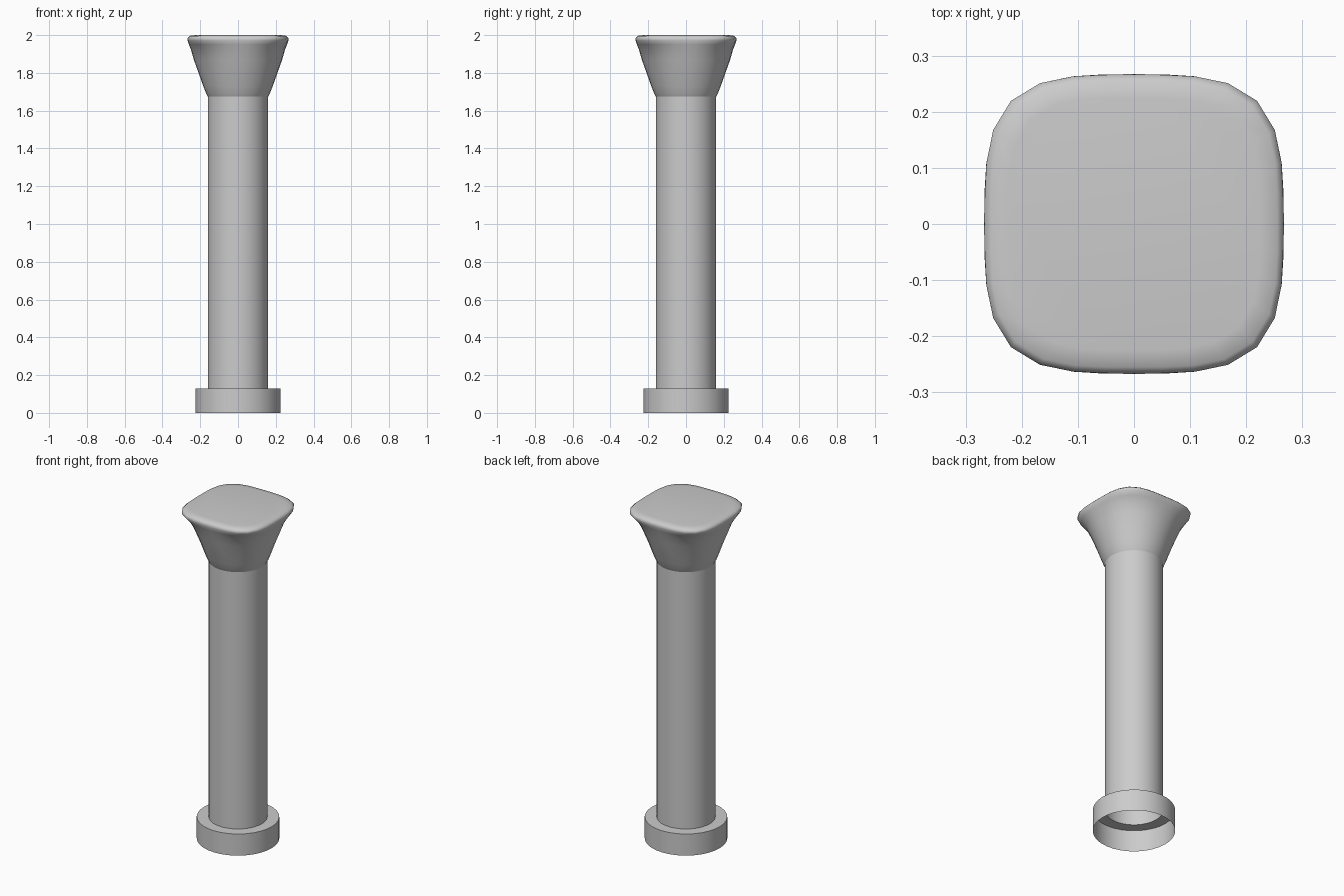
import bpy, bmesh, math

if "Cube" in bpy.data.objects:
    bpy.data.objects.remove(bpy.data.objects["Cube"])

N = 32


def ring_points(z, half, n):
    """Superellipse ring: n=2 is a circle, higher n is squarer."""
    pts = []
    for i in range(N):
        a = 2 * math.pi * i / N
        c, s = math.cos(a), math.sin(a)
        r = half / (abs(c) ** n + abs(s) ** n) ** (1 / n)
        pts.append((r * c, r * s, z))
    return pts


def loft(name, rings, cap_top=False, angle=40):
    bm = bmesh.new()
    loops = [[bm.verts.new(p) for p in ring_points(*r)] for r in rings]
    for lo, hi in zip(loops, loops[1:]):
        for i in range(N):
            j = (i + 1) % N
            bm.faces.new((lo[i], lo[j], hi[j], hi[i]))
    if cap_top:
        bm.faces.new(loops[-1])
    mesh = bpy.data.meshes.new(name)
    bm.to_mesh(mesh)
    bm.free()
    obj = bpy.data.objects.new(name, mesh)
    bpy.context.collection.objects.link(obj)
    bpy.ops.object.select_all(action='DESELECT')
    obj.select_set(True)
    bpy.context.view_layer.objects.active = obj
    bpy.ops.object.shade_smooth_by_angle(angle=math.radians(angle))
    return obj


# Round base, open underneath, with a flat ledge reaching the shaft
loft("base", [(0, 0.225, 2), (0.13, 0.225, 2), (0.13, 0.16, 2)])

# Plain round shaft
loft("shaft", [(0.13, 0.16, 2), (0.5, 0.16, 2), (1.2, 0.16, 2), (1.675, 0.16, 2)])

# Capital: round at the neck, flaring to a rounded square with a soft lip
loft("capital", [
    (1.675, 0.16, 2), (1.69, 0.168, 2), (1.73, 0.184, 2), (1.80, 0.209, 2),
    (1.87, 0.234, 2.1), (1.92, 0.248, 2.35), (1.95, 0.26, 2.8),
    (1.972, 0.267, 3.4), (1.986, 0.266, 3.6), (1.996, 0.255, 3.6),
    (2.0, 0.225, 3.5),
], cap_top=True, angle=60)
